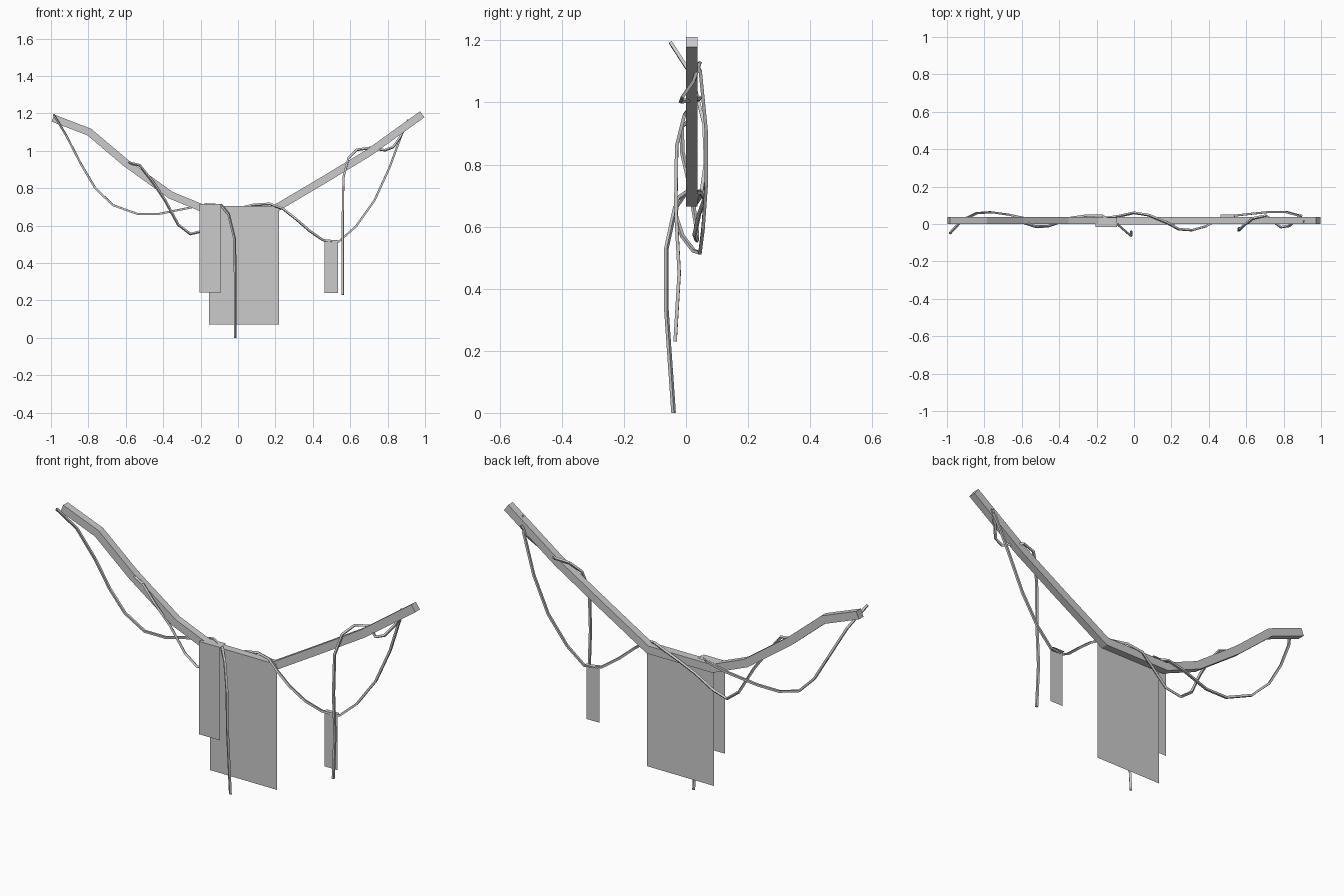
import bpy, bmesh
from mathutils import Vector


def make_object(name, verts, faces):
    mesh = bpy.data.meshes.new(name)
    mesh.from_pydata(verts, [], faces)
    bm = bmesh.new()
    bm.from_mesh(mesh)
    bmesh.ops.recalc_face_normals(bm, faces=bm.faces)
    bm.to_mesh(mesh)
    bm.free()
    ob = bpy.data.objects.new(name, mesh)
    bpy.context.collection.objects.link(ob)
    return ob


def bent_beam(name, path, height, y0, y1):
    # rectangular bar mitred along a path in the xz plane
    pts = [Vector(p) for p in path]
    verts, faces = [], []
    for i, p in enumerate(pts):
        a = (p - pts[i - 1]).normalized() if i else (pts[1] - p).normalized()
        b = (pts[i + 1] - p).normalized() if i < len(pts) - 1 else a
        t = (a + b).normalized()
        n = Vector((-t.y, t.x)) * (height / 2 / max(t.dot(a), 0.3))
        lo, hi = p - n, p + n
        verts += [(lo.x, y0, lo.y), (lo.x, y1, lo.y), (hi.x, y1, hi.y), (hi.x, y0, hi.y)]
    for i in range(len(pts) - 1):
        for k in range(4):
            m = (k + 1) % 4
            faces.append((4 * i + k, 4 * i + m, 4 * i + 4 + m, 4 * i + 4 + k))
    e = len(verts) - 4
    faces += [(0, 1, 2, 3), (e, e + 1, e + 2, e + 3)]
    return make_object(name, verts, faces)


def rope(name, path, radius=0.0075):
    # low-poly cord: square-section tube along a polyline
    cu = bpy.data.curves.new(name, 'CURVE')
    cu.dimensions = '3D'
    cu.bevel_depth = radius
    cu.bevel_resolution = 0
    cu.use_fill_caps = True
    sp = cu.splines.new('POLY')
    sp.points.add(len(path) - 1)
    for q, p in zip(sp.points, path):
        q.co = (*p, 1)
    sp.use_smooth = False
    ob = bpy.data.objects.new(name, cu)
    bpy.context.collection.objects.link(ob)
    return ob


def draped_cloth(name, x0, x1, z0, z1, y, y_back):
    # thin sheet with a fold running back over its support
    profile = [(y, z0), (y, z1), (y_back, z1)]
    verts = [(x, py, pz) for py, pz in profile for x in (x0, x1)]
    return make_object(name, verts, [(0, 1, 3, 2), (2, 3, 5, 4)])


# Sagging branch
bent_beam("branch", [(-0.99, 1.175), (-0.795, 1.1), (-0.6, 0.935), (-0.36, 0.763),
                     (-0.17, 0.685), (0.19, 0.685), (0.46, 0.845), (0.7, 0.99),
                     (0.985, 1.195)], 0.04, 0.0, 0.037)

# Hanging cloths
draped_cloth("large_cloth", -0.155, 0.22, 0.07, 0.706, -0.003, 0.037)
draped_cloth("small_cloth", -0.207, -0.09, 0.243, 0.715, -0.016, 0.035)
draped_cloth("cloth_strip", 0.463, 0.534, 0.24, 0.523, 0.034, 0.052)

# Vines wound round the branch
rope("left_vine", [(-0.985, -0.05, 1.193), (-0.92, 0.02, 1.085), (-0.84, 0.058, 0.93),
                   (-0.765, 0.063, 0.803), (-0.67, 0.05, 0.71), (-0.54, 0.022, 0.663),
                   (-0.42, 0.022, 0.663), (-0.26, 0.045, 0.695), (-0.17, 0.045, 0.714),
                   (-0.09, 0.0, 0.71), (-0.05, -0.035, 0.66), (-0.018, -0.063, 0.53),
                   (-0.015, -0.063, 0.33), (-0.015, -0.04, 0.0)])
rope("middle_vine", [(-0.585, 0.005, 0.937), (-0.525, -0.014, 0.922), (-0.46, -0.012, 0.84),
                     (-0.39, 0.012, 0.735), (-0.32, 0.033, 0.605), (-0.255, 0.035, 0.555),
                     (-0.17, 0.028, 0.575), (-0.08, 0.042, 0.64), (0.0, 0.06, 0.69),
                     (0.08, 0.047, 0.71), (0.17, 0.01, 0.716), (0.24, -0.028, 0.69),
                     (0.31, -0.033, 0.635), (0.385, -0.012, 0.57), (0.455, 0.025, 0.522),
                     (0.54, 0.045, 0.515), (0.63, 0.055, 0.595), (0.73, 0.065, 0.735),
                     (0.81, 0.065, 0.91), (0.88, 0.046, 1.1), (0.91, 0.012, 1.165)])
rope("right_vine", [(0.895, 0.045, 1.13), (0.865, 0.025, 1.07), (0.83, -0.01, 1.02),
                    (0.785, -0.017, 1.003), (0.705, 0.045, 1.015), (0.635, 0.03, 1.005),
                    (0.59, -0.005, 0.96), (0.564, -0.03, 0.86), (0.56, -0.033, 0.66),
                    (0.56, -0.022, 0.45), (0.56, -0.035, 0.23)])
